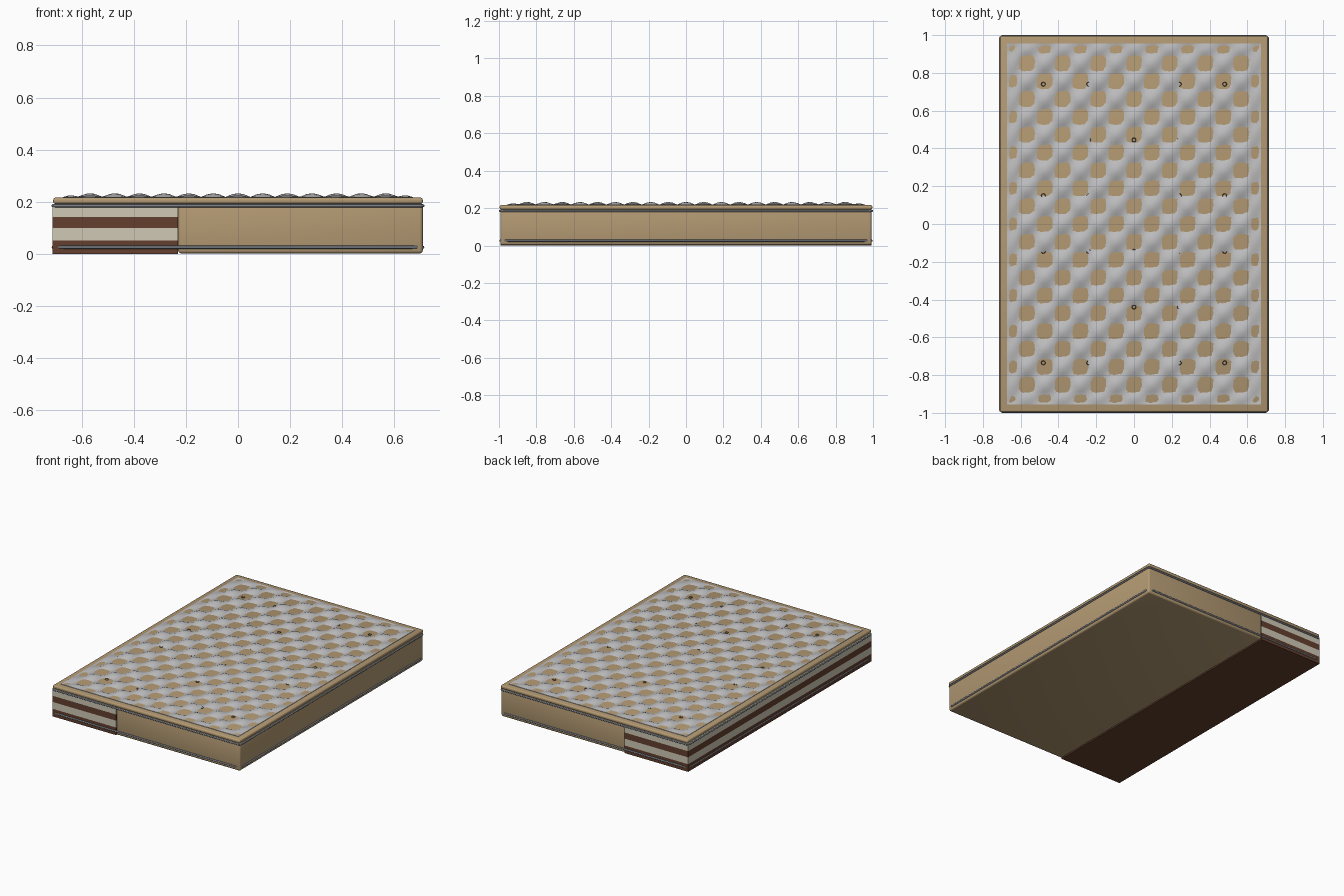
import bpy, bmesh
from math import sin, cos, pi

cube = bpy.data.objects.get("Cube")
if cube:
    bpy.data.objects.remove(cube, do_unlink=True)


def material(name, rgb):
    m = bpy.data.materials.new(name)
    m.use_nodes = True
    m.diffuse_color = (*rgb, 1)
    m.node_tree.nodes["Principled BSDF"].inputs["Base Color"].default_value = (*rgb, 1)
    return m


TAN = material("tan fabric", (0.45, 0.32, 0.17))
GREY = material("grey quilting", (0.51, 0.51, 0.52))
CREAM = material("cream foam", (0.62, 0.58, 0.46))
BROWN = material("brown fibre", (0.125, 0.05, 0.027))
PIPE = material("slate piping", (0.2, 0.215, 0.24))
TUFT = material("dark tuft", (0.06, 0.045, 0.035))


def add_object(name, bm, mat, smooth=True):
    mesh = bpy.data.meshes.new(name)
    bm.to_mesh(mesh)
    bm.free()
    mesh.materials.append(mat)
    ob = bpy.data.objects.new(name, mesh)
    bpy.context.collection.objects.link(ob)
    if smooth:
        bpy.ops.object.select_all(action='DESELECT')
        ob.select_set(True)
        bpy.context.view_layer.objects.active = ob
        bpy.ops.object.shade_smooth_by_angle()
    return ob


def block(name, lo, hi, mat, bevel=0.0):
    bm = bmesh.new()
    bmesh.ops.create_cube(bm, size=1)
    for v in bm.verts:
        v.co = [(a + b) / 2 + c * (b - a) for a, b, c in zip(lo, hi, v.co)]
    if bevel:
        bmesh.ops.bevel(bm, geom=bm.edges[:], offset=bevel, segments=3,
                        profile=0.5, affect='EDGES')
    return add_object(name, bm, mat, smooth=bevel > 0)


def piping(name, hx, hy, z, corner, radius):
    # Rounded rectangular cord around the sides
    curve = bpy.data.curves.new(name, 'CURVE')
    curve.dimensions = '3D'
    curve.bevel_depth = radius
    curve.bevel_resolution = 2
    curve.use_fill_caps = True
    pts = []
    for k, (sx, sy) in enumerate([(1, 1), (-1, 1), (-1, -1), (1, -1)]):
        for i in range(7):
            a = (k + i / 6) * pi / 2
            pts.append((sx * (hx - corner) + corner * cos(a),
                        sy * (hy - corner) + corner * sin(a), z, 1))
    line = curve.splines.new('POLY')
    line.points.add(len(pts) - 1)
    for p, co in zip(line.points, pts):
        p.co = co
    line.use_cyclic_u = True
    line.use_smooth = True
    curve.materials.append(PIPE)
    ob = bpy.data.objects.new(name, curve)
    bpy.context.collection.objects.link(ob)


HX, HY, CUT = 0.709, 0.992, -0.23

# Cutaway foam and fibre layers
levels = [0, 0.052, 0.099, 0.141, 0.192]
for i, name in enumerate(["bottom_fibre", "lower_foam", "middle_fibre", "upper_foam"]):
    block(name + "_layer", (-HX - 0.002, -HY, levels[i]), (CUT, HY, levels[i + 1]),
          CREAM if i % 2 else BROWN)

# Fabric cover around the rest of the core, and the top panel
block("side_cover", (CUT, -HY, 0.002), (HX, HY, 0.195), TAN, 0.012)
TOP = 0.216
block("top_panel", (-HX, -0.996, 0.192), (HX, 0.996, TOP), TAN, 0.009)

# Cords along the top and bottom edges
piping("top_piping", 0.710, 0.994, 0.185, 0.018, 0.006)
piping("bottom_piping", 0.709, 0.992, 0.026, 0.04, 0.006)

# Quilted surface whose hollows dip below the top panel
PITCH, QX, QY = 0.0945, 0.672, 0.956
NX, NY = 56, 80
AMP, MID = 0.0145, 0.2185
bm = bmesh.new()
rows = []
for j in range(NY + 1):
    y = QY * (2 * j / NY - 1)
    row = []
    for i in range(NX + 1):
        x = QX * (2 * i / NX - 1)
        fade = min(1, (QX - abs(x)) / 0.05, (QY - abs(y)) / 0.05)
        wave = cos(pi * x / PITCH) * cos(pi * y / PITCH)
        row.append(bm.verts.new((x, y, MID + AMP * fade * wave)))
    rows.append(row)
for a, b in zip(rows, rows[1:]):
    for i in range(NX):
        bm.faces.new((a[i], a[i + 1], b[i + 1]))
        bm.faces.new((a[i], b[i + 1], b[i]))
# Short skirt down to the panel
rim = [e for e in bm.edges if e.is_boundary]
ext = bmesh.ops.extrude_edge_only(bm, edges=rim)["geom"]
for v in ext:
    if isinstance(v, bmesh.types.BMVert):
        v.co.z = TOP - 0.002
bmesh.ops.recalc_face_normals(bm, faces=bm.faces[:])
add_object("quilted_top", bm, GREY)

# Small tuft rings in a regular grid
bm = bmesh.new()
for iy in range(6):
    for ix in range(-2, 3):
        cx, cy = ix * 0.24, -0.735 + iy * 0.295
        n = 8
        rings = [[bm.verts.new((cx + r * cos(2 * pi * k / n),
                                cy + r * sin(2 * pi * k / n), TOP + h))
                  for k in range(n)] for r, h in ((0.013, -0.001), (0.011, 0.002), (0.008, -0.001))]
        for p, q in zip(rings, rings[1:]):
            for k in range(n):
                m = (k + 1) % n
                bm.faces.new((p[k], p[m], q[m], q[k]))
add_object("tuft_rings", bm, TUFT)
